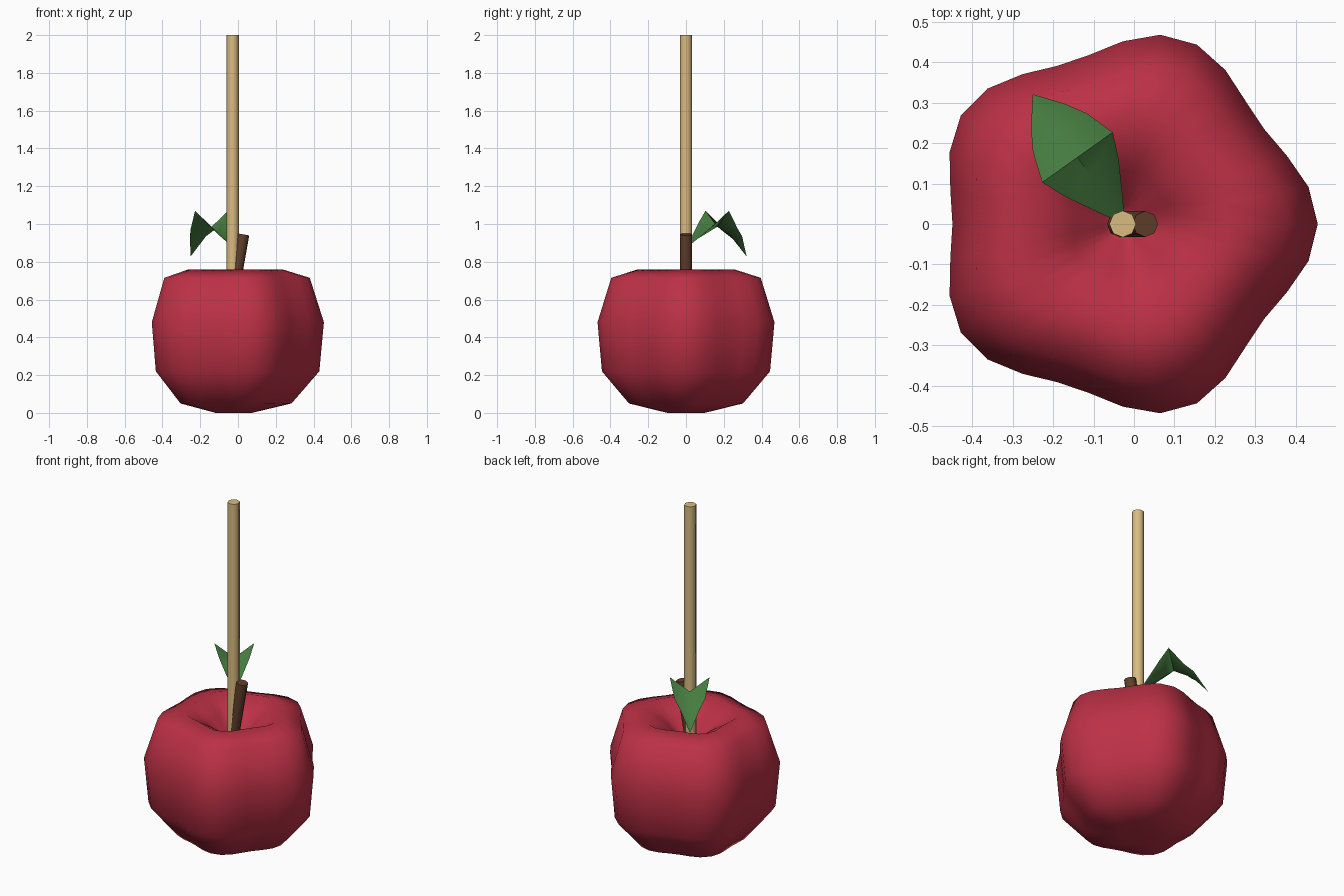
import bpy, bmesh, math
from mathutils import Vector

if "Cube" in bpy.data.objects:
    bpy.data.objects.remove(bpy.data.objects["Cube"])

CX = -0.028  # axis of fruit and stick


def make(name, verts, faces, color, angle=None):
    me = bpy.data.meshes.new(name)
    me.from_pydata(verts, [], faces)
    bm = bmesh.new()
    bm.from_mesh(me)
    bmesh.ops.recalc_face_normals(bm, faces=bm.faces)
    bm.to_mesh(me)
    bm.free()
    ob = bpy.data.objects.new(name, me)
    bpy.context.collection.objects.link(ob)
    mat = bpy.data.materials.new(name + "_color")
    mat.diffuse_color = (*color, 1)
    mat.use_nodes = True
    mat.node_tree.nodes["Principled BSDF"].inputs["Base Color"].default_value = mat.diffuse_color
    me.materials.append(mat)
    bpy.ops.object.select_all(action='DESELECT')
    ob.select_set(True)
    bpy.context.view_layer.objects.active = ob
    bpy.ops.object.shade_smooth_by_angle(angle=math.radians(angle))
    return ob


def rod(name, a, b, r, color, sides=8):
    a, b = Vector(a), Vector(b)
    rot = (b - a).to_track_quat('Z', 'Y')
    ring = [rot @ Vector((r * math.cos(i * math.tau / sides), r * math.sin(i * math.tau / sides), 0))
            for i in range(sides)]
    verts = [a + p for p in ring] + [b + p for p in ring]
    faces = [(i, (i + 1) % sides, (i + 1) % sides + sides, i + sides) for i in range(sides)]
    faces += [tuple(range(sides)), tuple(range(sides, 2 * sides))]
    return make(name, verts, faces, color, 50)


# Five-lobed fruit: lathe profile (radius fraction, height)
profile = [(0.21, 0.0), (0.645, 0.05), (0.95, 0.22), (1.0, 0.48),
           (0.845, 0.715), (0.545, 0.76), (0.28, 0.685), (0.1, 0.6)]
N = 32
verts = []
for f, z in profile:
    for i in range(N):
        t = i * math.tau / N
        r = f * 0.452 * (1 + 0.068 * math.cos(5 * t))
        verts.append((CX + r * math.cos(t), r * math.sin(t), z))
faces = []
for k in range(len(profile) - 1):
    for i in range(N):
        j = (i + 1) % N
        faces.append((k * N + i, k * N + j, (k + 1) * N + j, (k + 1) * N + i))
last = (len(profile) - 1) * N
verts += [(CX, 0, 0.02), (CX, 0, 0.57)]
for i in range(N):
    j = (i + 1) % N
    faces.append((j, i, len(verts) - 2))
    faces.append((last + i, last + j, len(verts) - 1))
make("apple_body", verts, faces, (0.50, 0.03, 0.06), 80)

# Stick and tilted stem
rod("stick", (CX, 0, 0.45), (CX, 0, 2.0), 0.033, (0.70, 0.50, 0.22))
rod("stem", (CX - 0.012, 0, 0.56), (0.028, 0, 0.945), 0.032, (0.12, 0.05, 0.025))

# Folded leaf: stations (distance, half width, midrib z, edge z)
stations = [(0.0, 0.008, 0.88, 0.885), (0.06, 0.043, 0.92, 0.94), (0.13, 0.082, 0.955, 1.01),
            (0.19, 0.107, 0.985, 1.07), (0.265, 0.082, 0.945, 0.975),
            (0.315, 0.052, 0.905, 0.935), (0.38, 0.001, 0.83, 0.83)]
u, v = Vector((-0.579, 0.816, 0)), Vector((0.816, 0.579, 0))
base = Vector((-0.03, 0.01, 0))
verts, faces = [], []
for d, w, zm, ze in stations:
    for s in (-1, 0, 1):
        verts.append(base + u * d + v * (w * s) + Vector((0, 0, ze if s else zm)))
for k in range(len(stations) - 1):
    for c in (0, 1):
        i = k * 3 + c
        faces.append((i, i + 1, i + 4, i + 3))
make("leaf", verts, faces, (0.06, 0.20, 0.05), 60)
